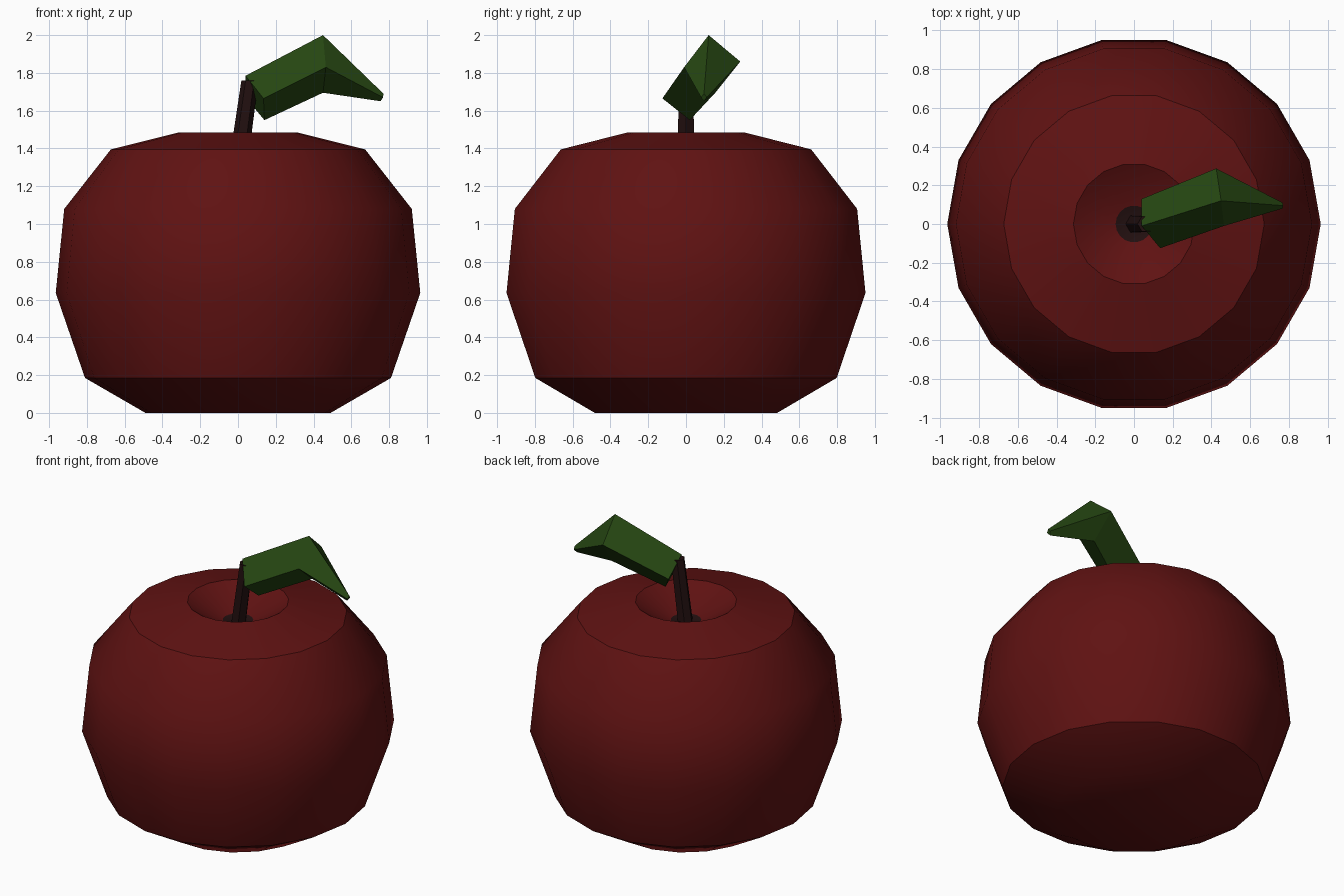
import bpy, bmesh, math
from mathutils import Vector

if "Cube" in bpy.data.objects:
    bpy.data.objects.remove(bpy.data.objects["Cube"])

SIDES = 18


def material(name, rgb):
    m = bpy.data.materials.new(name)
    m.diffuse_color = (*rgb, 1)
    m.use_nodes = True
    m.node_tree.nodes["Principled BSDF"].inputs["Base Color"].default_value = m.diffuse_color
    return m


red = material("deep_red", (0.115, 0.006, 0.006))
brown = material("dark_brown", (0.016, 0.005, 0.005))
green = material("leaf_green", (0.019, 0.062, 0.006))


def loft(name, rings, mats, smooth_angle=None):
    """Skin a stack of point rings and cap both ends."""
    bm = bmesh.new()
    loops = [[bm.verts.new(p) for p in ring] for ring in rings]
    n = len(loops[0])
    for a, b in zip(loops, loops[1:]):
        for i in range(n):
            j = (i + 1) % n
            bm.faces.new((a[i], a[j], b[j], b[i]))
    bm.faces.new(loops[0][::-1])
    bm.faces.new(loops[-1])
    bmesh.ops.recalc_face_normals(bm, faces=bm.faces[:])
    mesh = bpy.data.meshes.new(name)
    bm.to_mesh(mesh)
    bm.free()
    for m in mats:
        mesh.materials.append(m)
    ob = bpy.data.objects.new(name, mesh)
    bpy.context.collection.objects.link(ob)
    if smooth_angle:
        bpy.ops.object.select_all(action='DESELECT')
        ob.select_set(True)
        bpy.context.view_layer.objects.active = ob
        bpy.ops.object.shade_smooth_by_angle(angle=math.radians(smooth_angle))
    return ob


def circle(r, z, n, cx=0.0):
    return [Vector((cx + r * math.cos(2 * math.pi * i / n),
                    r * math.sin(2 * math.pi * i / n), z)) for i in range(n)]


# Fruit body: turned profile (radius, height) ending in the top hollow
profile = [(0.49, 0), (0.81, 0.185), (0.965, 0.635), (0.92, 1.08),
           (0.673, 1.395), (0.313, 1.485), (0.095, 1.355)]
body = loft("fruit_body", [circle(r, z, SIDES) for r, z in profile],
            [red, brown], 35)
# Dark floor of the hollow
for f in body.data.polygons:
    if f.center.z > 1.3 and f.normal.z > 0.99:
        f.material_index = 1

# Stem: leaning six-sided rod
loft("stem", [circle(0.05, 1.33, 6, 0.003), circle(0.045, 1.76, 6, 0.063)],
     [brown], 35)

# Leaf: bent four-sided bar that narrows to a tip
base = [(0.04, -0.01, 1.785), (0.04, 0.13, 1.67),
        (0.14, 0.02, 1.55), (0.135, -0.125, 1.665)]
bend = [(0.45, 0.12, 2.0), (0.425, 0.287, 1.86),
        (0.45, 0.155, 1.695), (0.465, -0.01, 1.83)]
tip = [(0.77, 0.095, 1.69), (0.768, 0.11, 1.67),
       (0.755, 0.095, 1.65), (0.768, 0.08, 1.67)]
loft("leaf", [base, bend, tip], [green])
